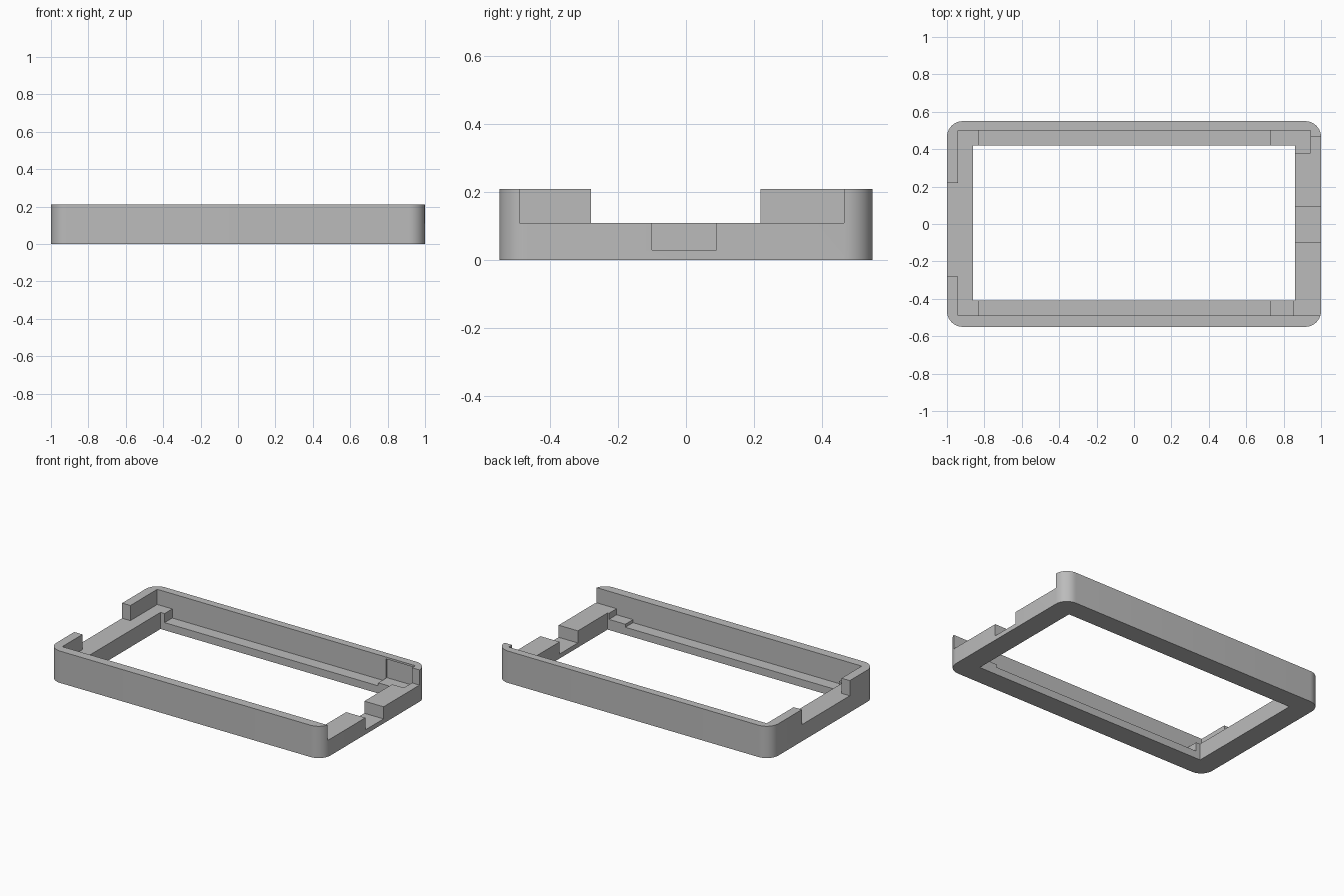
import bpy
import bmesh
from mathutils import Vector

cube = bpy.data.objects.get("Cube")
if cube:
    bpy.data.objects.remove(cube, do_unlink=True)

HEIGHT = 0.21
SHELF = 0.11      # end shelves
LEDGE = 0.05      # long side ledges
TAB = 0.07        # small raised tabs on the ledges
ABOVE = 0.4       # cutters run out past the top
FRONT, BACK = -0.49, 0.5   # inner faces of the long walls

grey = bpy.data.materials.new("plain grey")
grey.use_nodes = True
colour = (0.5, 0.5, 0.5, 1)
grey.diffuse_color = colour
grey.node_tree.nodes["Principled BSDF"].inputs["Base Color"].default_value = colour


def box(name, x, y, z, corner=0):
    """Box from (min, max) ranges, with optionally rounded upright edges."""
    bm = bmesh.new()
    bmesh.ops.create_cube(bm, size=1)
    for v in bm.verts:
        v.co = Vector([lo + (c + 0.5) * (hi - lo) for c, (lo, hi) in zip(v.co, (x, y, z))])
    if corner:
        upright = [e for e in bm.edges
                   if abs(e.verts[0].co.z - e.verts[1].co.z) > 0.01]
        bmesh.ops.bevel(bm, geom=upright, offset=corner, segments=10,
                        profile=0.5, affect='EDGES')
    mesh = bpy.data.meshes.new(name)
    bm.to_mesh(mesh)
    bm.free()
    mesh.materials.append(grey)
    obj = bpy.data.objects.new(name, mesh)
    bpy.context.collection.objects.link(obj)
    return obj


# Outer body with rounded corners
frame = box("bezel_frame", (-1, 1), (-0.55, 0.55), (0, HEIGHT), corner=0.085)

# Everything carved out of the body
cuts = {
    "opening": ((-0.86, 0.86), (-0.41, 0.42), (-0.2, ABOVE)),
    "cavity": ((-0.94, 0.945), (FRONT, BACK), (SHELF, ABOVE)),
    "open_left_end": ((0.9, 1.2), (FRONT, 0.465), (SHELF, ABOVE)),
    "right_end_gap": ((-1.2, -0.9), (-0.28, 0.22), (SHELF, ABOVE)),
    "ledges": ((-0.83, 0.73), (FRONT, BACK), (LEDGE, ABOVE)),
    "front_tab": ((0.7, 0.85), (FRONT, -0.3), (TAB, ABOVE)),
    "back_tab": ((0.7, 0.945), (0.38, BACK), (TAB, ABOVE)),
    "wall_pocket": ((0.73, 0.945), (0.4, 0.51), (TAB, 0.197)),
    "cable_notch": ((0.8, 1.2), (-0.1, 0.09), (0.03, ABOVE)),
}
bpy.context.view_layer.objects.active = frame
for name, ranges in cuts.items():
    cutter = box(name + "_cutter", *ranges)
    cutter.hide_render = True
    mod = frame.modifiers.new(name, 'BOOLEAN')
    mod.operation = 'DIFFERENCE'
    mod.solver = 'EXACT'
    mod.object = cutter
    bpy.ops.object.modifier_apply(modifier=mod.name)
    bpy.data.objects.remove(cutter, do_unlink=True)

# Smooth corners, sharp edges
bpy.ops.object.select_all(action='DESELECT')
frame.select_set(True)
bpy.ops.object.shade_smooth_by_angle(angle=0.5)
